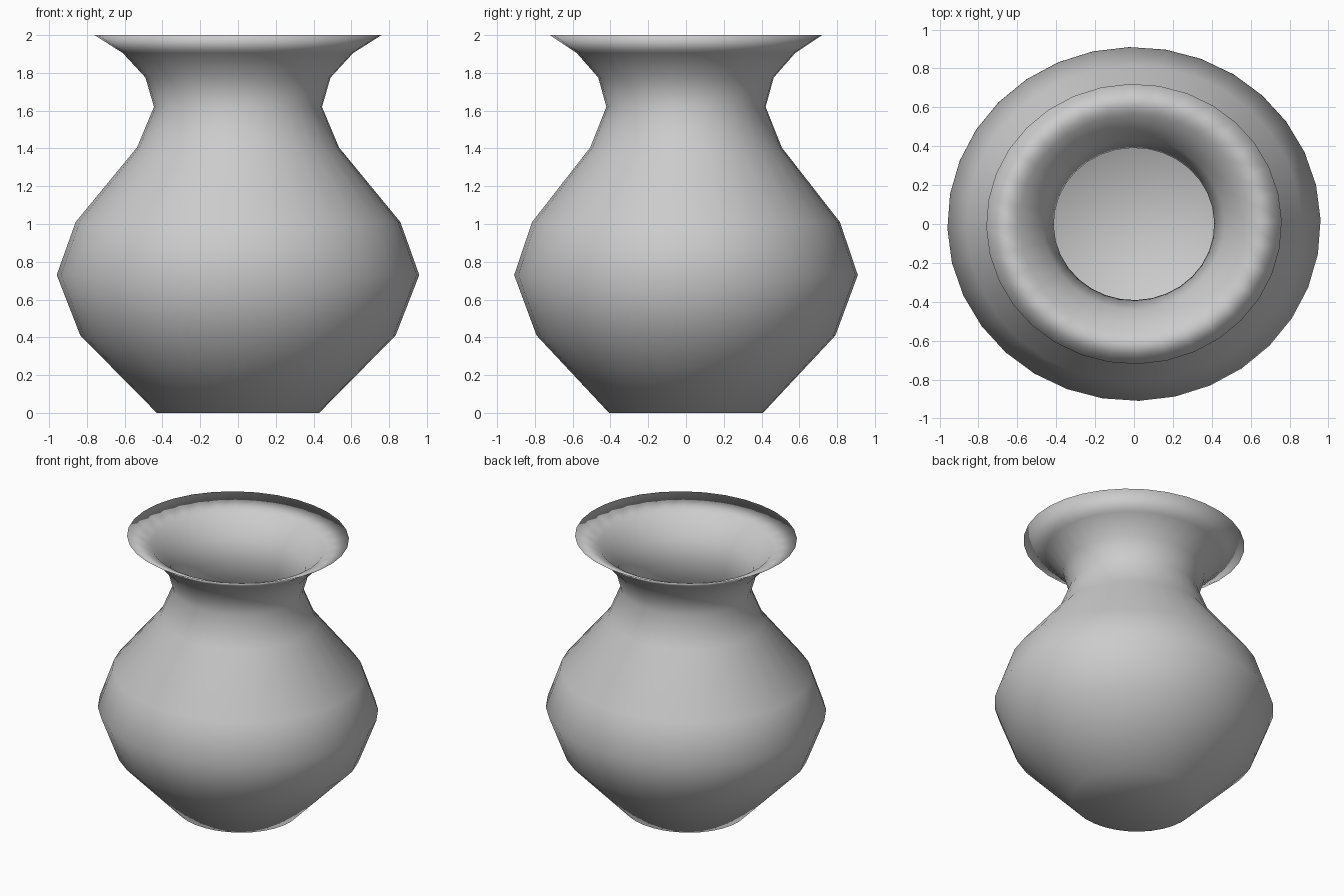
import bpy, bmesh
from math import cos, sin, tau, radians

if "Cube" in bpy.data.objects:
    bpy.data.objects.remove(bpy.data.objects["Cube"])

SIDES = 32
Y_SCALE = 0.948          # the vase is slightly oval
TURN = radians(1.5)

# (radius, height) from the foot up the outside, then down the inside
OUTER = [(0.43, 0.0), (0.835, 0.41), (0.96, 0.73), (0.86, 1.01),
         (0.535, 1.405), (0.445, 1.62), (0.49, 1.775), (0.61, 1.905), (0.76, 2.0)]
INNER = [(0.59, 1.925), (0.465, 1.79), (0.413, 1.62), (0.51, 1.39),
         (0.832, 1.0), (0.927, 0.73), (0.81, 0.425), (0.415, 0.03)]


def lathe(name, profile):
    """Revolve a profile and cap both of its ends."""
    bm = bmesh.new()
    rings = []
    for r, z in profile:
        angles = [TURN + tau * i / SIDES for i in range(SIDES)]
        rings.append([bm.verts.new((r * cos(a), r * sin(a) * Y_SCALE, z)) for a in angles])
    for low, high in zip(rings, rings[1:]):
        for i in range(SIDES):
            j = (i + 1) % SIDES
            bm.faces.new((low[i], low[j], high[j], high[i]))
    bm.faces.new(rings[0][::-1])   # underside
    bm.faces.new(rings[-1])        # inside floor
    for f in bm.faces:
        f.smooth = True
    mesh = bpy.data.meshes.new(name)
    bm.to_mesh(mesh)
    bm.free()
    obj = bpy.data.objects.new(name, mesh)
    bpy.context.collection.objects.link(obj)
    return obj


# Thin-walled vase with a flared rim
lathe("vase", OUTER + INNER)
